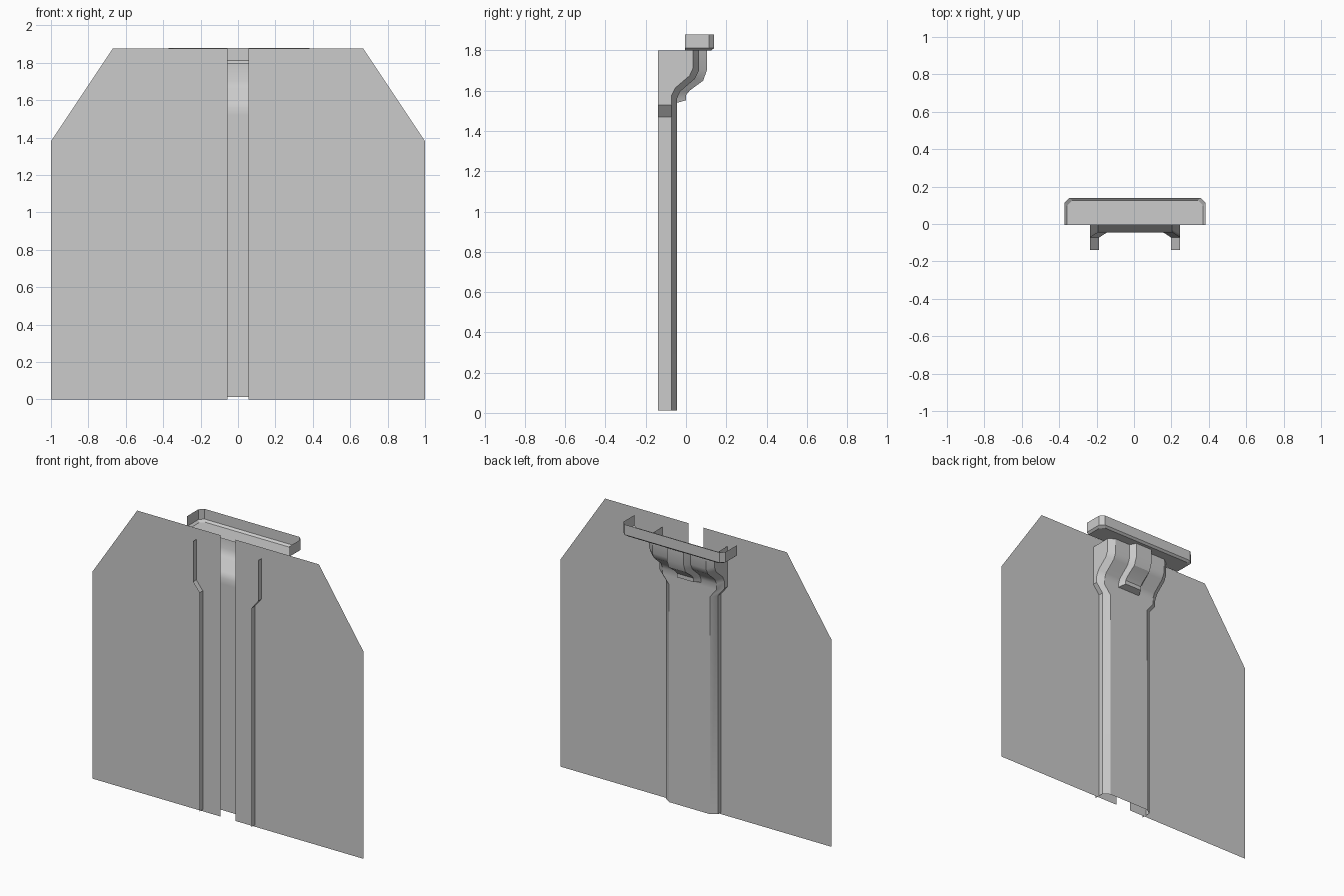
import bpy, bmesh, math

if "Cube" in bpy.data.objects:
    bpy.data.objects.remove(bpy.data.objects["Cube"])

CX = 0.006  # bracket and tray sit a touch right of centre


def make(name, verts, faces, smooth=True, x_off=0.0):
    me = bpy.data.meshes.new(name)
    me.from_pydata([(x + x_off, y, z) for x, y, z in verts], [], faces)
    bm = bmesh.new()
    bm.from_mesh(me)
    bmesh.ops.remove_doubles(bm, verts=bm.verts, dist=1e-5)
    bmesh.ops.recalc_face_normals(bm, faces=bm.faces)
    bm.to_mesh(me)
    bm.free()
    ob = bpy.data.objects.new(name, me)
    bpy.context.collection.objects.link(ob)
    if smooth:
        bpy.ops.object.select_all(action='DESELECT')
        bpy.context.view_layer.objects.active = ob
        ob.select_set(True)
        bpy.ops.object.shade_smooth_by_angle(angle=math.radians(28))
    return ob


def loft(rows):
    """Quad strip faces joining equal-length open rows of points."""
    n = len(rows[0])
    verts = [p for r in rows for p in r]
    faces = [(i * n + j, i * n + j + 1, (i + 1) * n + j + 1, (i + 1) * n + j)
             for i in range(len(rows) - 1) for j in range(n - 1)]
    return verts, faces


def mirrored(half):
    """Complete a symmetric section from its right half (outside to centre)."""
    return half + [(-x, y, z) for x, y, z in reversed(half)]


# Two flat sheet panels with clipped outer corners
for side, name in ((-1, "left_panel"), (1, "right_panel")):
    outline = [(0.055, 0), (1, 0), (1, 1.38), (0.67, 1.875), (0.055, 1.875)]
    make(name, [(side * x, -0.105, z) for x, z in outline], [tuple(range(5))], False)

# Folded channel: wall half width, wall edge (y, z), back half width, back (y, z)
stations = [
    (0.192, -0.072, 0.012, 0.150, -0.045, 0.012),
    (0.192, -0.072, 1.47, 0.150, -0.045, 1.46),
    (0.240, -0.072, 1.53, 0.198, -0.045, 1.52),
    (0.240, -0.072, 1.575, 0.198, -0.045, 1.56),
    (0.240, -0.052, 1.615, 0.198, -0.030, 1.595),
    (0.240, 0.018, 1.675, 0.198, 0.045, 1.66),
    (0.240, 0.036, 1.715, 0.198, 0.064, 1.70),
    (0.240, 0.036, 1.80, 0.198, 0.064, 1.80),
]
rows = [mirrored([(w, -0.14, zc), (w, yc, zc), (b, yb, zb)])
        for w, yc, zc, b, yb, zb in stations]
make("channel", *loft(rows), x_off=CX)

# Raised rib on the back of the channel bend: base (y, z), crest (y, z)
rib = [
    (-0.045, 1.54, 0.000, 1.552),
    (-0.045, 1.56, 0.000, 1.578),
    (-0.030, 1.595, 0.018, 1.60),
    (0.045, 1.66, 0.085, 1.65),
    (0.064, 1.70, 0.105, 1.705),
    (0.064, 1.80, 0.105, 1.80),
]
rows = [mirrored([(0.085, yb, zb), (0.062, yo, zo)]) for yb, zb, yo, zo in rib]
verts, faces = loft(rows)
faces.append((0, 1, 2, 3))  # bottom lip
make("back_rib", verts, faces, x_off=CX)


# Open tray on top: side and back walls, small bevel, floor
def tray_row(inset, z):
    w, y = 0.377 - inset, 0.14 - inset
    return mirrored([(w, -0.005, z), (w, y - 0.027, z), (w - 0.027, y, z)])


rows = [tray_row(0, 1.88), tray_row(0, 1.812), tray_row(0.014, 1.80)]
verts, faces = loft(rows)
faces.append(tuple(range(12, 18)))
make("top_tray", verts, faces, False, x_off=CX)
